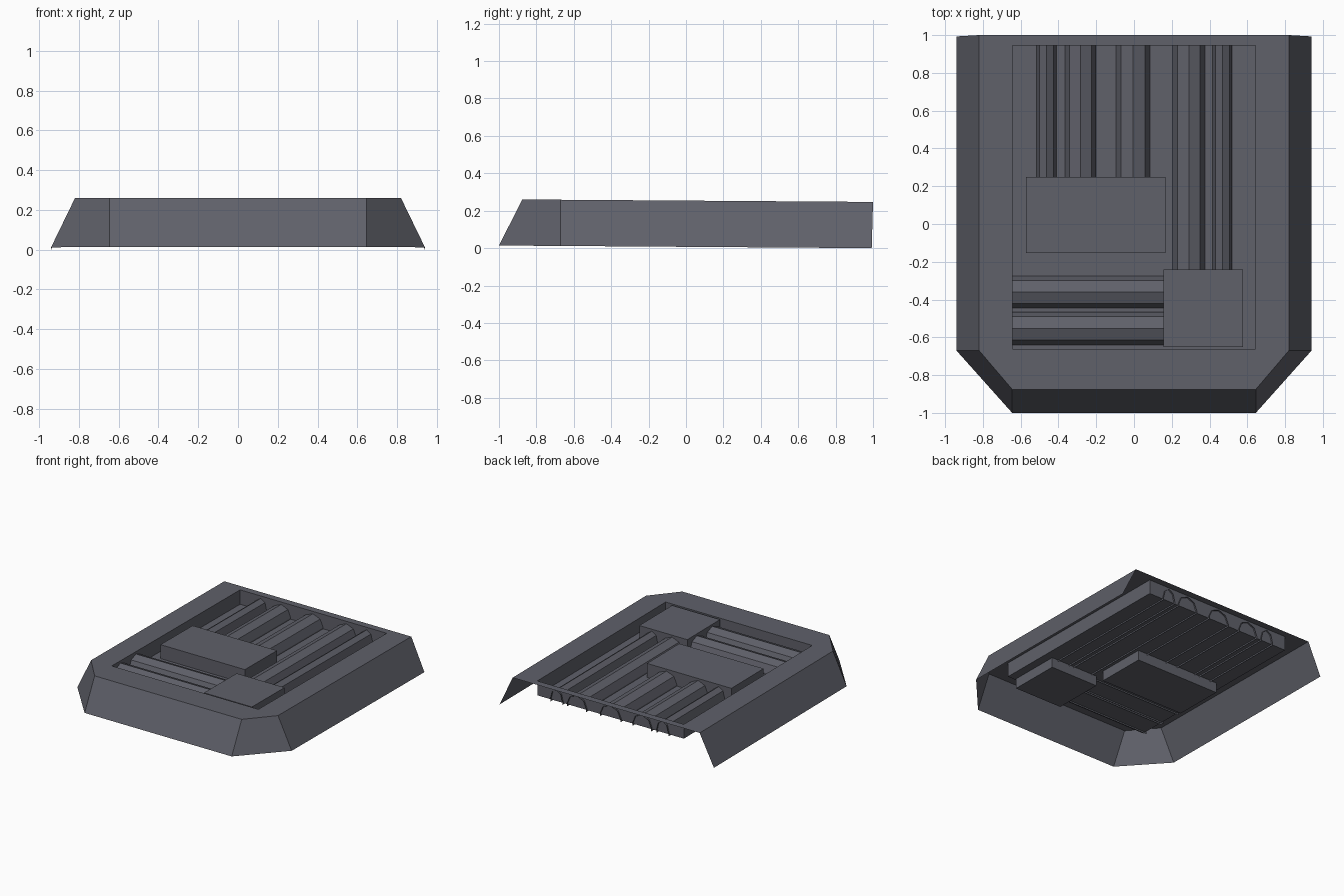
import bpy, bmesh, math

if "Cube" in bpy.data.objects:
    bpy.data.objects.remove(bpy.data.objects["Cube"])

TILT = 0.007          # whole panel slopes gently down to the back
RIM, FLOOR, BASE = 0.254, 0.14, 0.007

mat = bpy.data.materials.new("dark slate grey")
mat.diffuse_color = (0.115, 0.118, 0.143, 1)
mat.use_nodes = True
mat.node_tree.nodes["Principled BSDF"].inputs["Base Color"].default_value = mat.diffuse_color


def make(name, verts, faces):
    me = bpy.data.meshes.new(name)
    me.from_pydata([(x, y, z - TILT * y) for x, y, z in verts], [], faces)
    me.materials.append(mat)
    me.update()
    ob = bpy.data.objects.new(name, me)
    bpy.context.collection.objects.link(ob)
    return ob


def ring(points, z):
    return [(x, y, z) for x, y in points]


# Hull: sloped skirt open at back and underneath, plus rim around the recess
half_low = [(-0.94, 0.993), (-0.94, -0.67), (-0.645, -1.0)]
half_top = [(-0.82, 1.0), (-0.82, -0.67), (-0.645, -0.875)]
low = half_low + [(-x, y) for x, y in reversed(half_low)]
top = half_top + [(-x, y) for x, y in reversed(half_top)]
X, Y0, Y1 = 0.643, -0.663, 0.945
well = [(-X, Y1), (-X, Y0), (X, Y0), (X, Y1)]
skirt = [(i, i + 1, i + 7, i + 6) for i in range(5)]
rim = [(6, 7, 13, 12), (7, 8, 13), (8, 9, 14, 13), (9, 10, 14),
       (10, 11, 15, 14), (11, 6, 12, 15)]
make("hull_shell", ring(low, BASE) + ring(top, RIM) + ring(well, RIM), skirt + rim)

# Recess: four walls and a floor
walls = [(i, (i + 1) % 4, 4 + (i + 1) % 4, 4 + i) for i in range(4)]
make("recess_tray", ring(well, RIM) + ring(well, FLOOR), walls + [(4, 5, 6, 7)])


# Pipes: four-sided arches running along x or y
def pipe(name, a, b, start, end, along_x=False):
    c, r = (a + b) / 2, (b - a) / 2
    prof = [(c - r, FLOOR - 0.012)]
    for i in range(5):
        t = math.pi * (1 - i / 4)
        prof.append((c + r * math.cos(t), 0.15 + 0.085 * math.sin(t)))
    prof.append((c + r, FLOOR - 0.012))
    n = len(prof)
    verts = []
    for s in (start, end):
        verts += [(s, p, z) if along_x else (p, s, z) for p, z in prof]
    faces = [(i, i + 1, n + i + 1, n + i) for i in range(n - 1)]
    if along_x:
        faces = [f[::-1] for f in faces]
    ob = make(name, verts, [f for f in faces])
    # keep the outside of the arch facing up
    if ob.data.polygons[2].normal.z < 0:
        ob.data.flip_normals()


for i, (a, b) in enumerate([(-0.515, -0.41), (-0.365, -0.2), (-0.095, 0.085)]):
    pipe(f"short_pipe_{i + 1}", a, b, 0.24, 0.957)
for i, (a, b) in enumerate([(0.205, 0.375), (0.415, 0.52)]):
    pipe(f"long_pipe_{i + 1}", a, b, -0.25, 0.957)
for i, (a, b) in enumerate([(-0.445, -0.275), (-0.64, -0.465)]):
    pipe(f"cross_pipe_{i + 1}", a, b, -0.655, 0.17, True)


# Machinery boxes
def box(name, x0, x1, y0, y1, z0, z1):
    c = [(x0, y0), (x1, y0), (x1, y1), (x0, y1)]
    sides = [(i, (i + 1) % 4, 4 + (i + 1) % 4, 4 + i) for i in range(4)]
    make(name, ring(c, z0) + ring(c, z1), sides + [(3, 2, 1, 0), (4, 5, 6, 7)])


box("centre_box", -0.573, 0.167, -0.153, 0.25, 0.06, 0.25)
box("corner_box", 0.157, 0.577, -0.65, -0.24, 0.06, 0.25)
